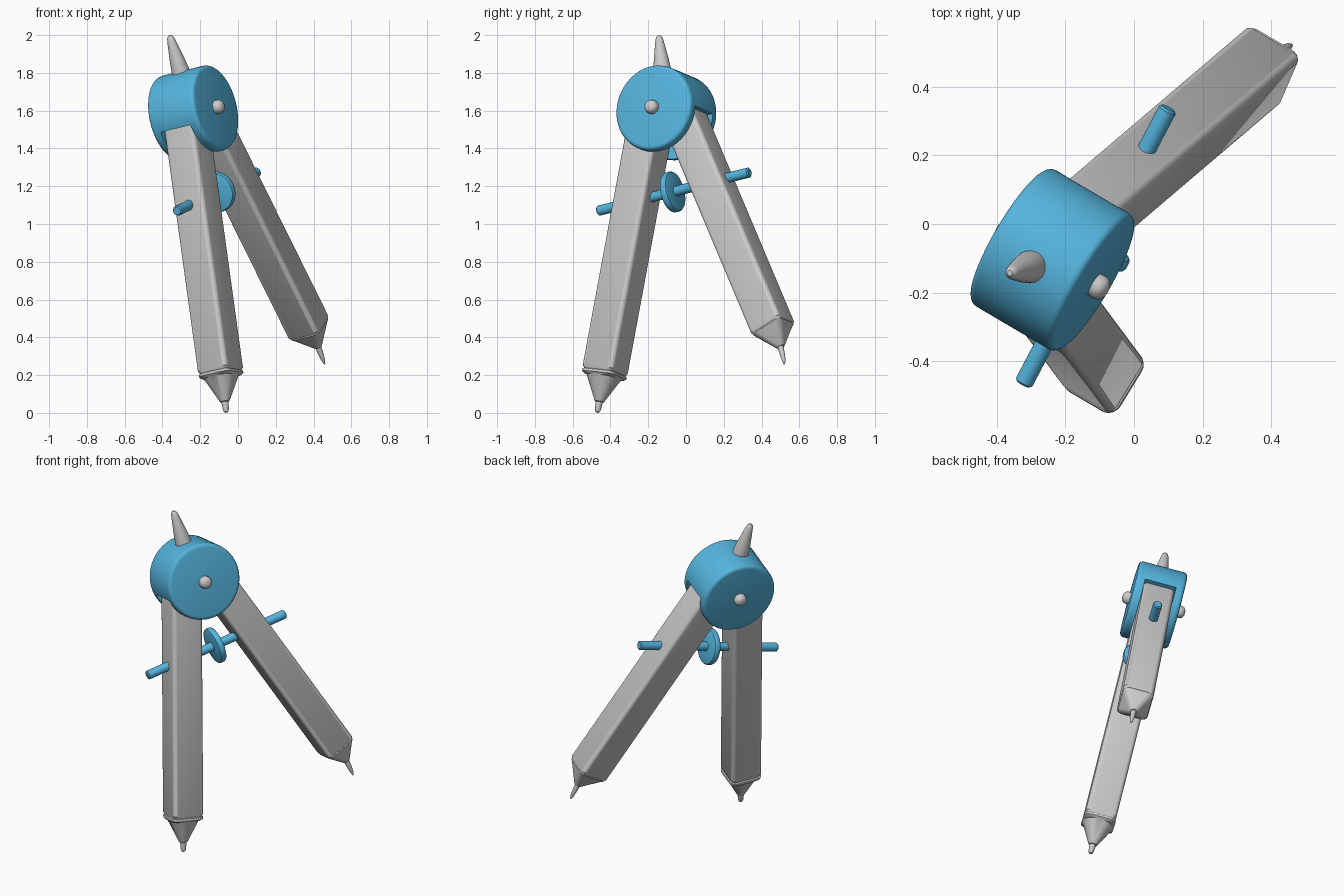
import bpy, bmesh, math
from mathutils import Matrix, Vector

if "Cube" in bpy.data.objects:
    bpy.data.objects.remove(bpy.data.objects["Cube"])

R = math.radians
# whole compass frame: local -Y is the hinge axis, local +Z the handle
FRAME = (Matrix.Translation((-0.2375, -0.104, 1.588)) @ Matrix.Rotation(R(59.5), 4, 'Z')
         @ Matrix.Rotation(R(-12), 4, 'X') @ Matrix.Rotation(R(-13), 4, 'Y'))

blue = bpy.data.materials.new("blue")
blue.diffuse_color = (0.09, 0.46, 0.73, 1)
blue.use_nodes = True
blue.node_tree.nodes["Principled BSDF"].inputs["Base Color"].default_value = blue.diffuse_color


def ring(hw, hd, c, n):
    """Rounded rectangle outline; a circle when c equals both half sizes."""
    pts = []
    for q, (sx, sy) in enumerate([(1, 1), (-1, 1), (-1, -1), (1, -1)]):
        for i in range(n + 1):
            a = math.pi / 2 * (q + i / n)
            pts.append((sx * (hw - c) + c * math.cos(a), sy * (hd - c) + c * math.sin(a)))
    return pts


def loft(name, sections, place, mat=None, n=6, cutter=None):
    """Skin sections (height, half_width, half_depth, corner[, x shift]) along local Z."""
    bm = bmesh.new()
    rows = []
    for s in sections:
        shift = s[4] if len(s) > 4 else 0
        rows.append([bm.verts.new((x + shift, y, s[0])) for x, y in ring(s[1], s[2], s[3], n)])
    k = len(rows[0])
    for a, b in zip(rows, rows[1:]):
        for i in range(k):
            bm.faces.new((a[i], a[(i + 1) % k], b[(i + 1) % k], b[i]))
    bm.faces.new(rows[0])
    bm.faces.new(rows[-1])
    bmesh.ops.remove_doubles(bm, verts=bm.verts, dist=1e-5)
    bmesh.ops.recalc_face_normals(bm, faces=bm.faces)
    bmesh.ops.transform(bm, matrix=FRAME @ place, verts=bm.verts)
    bmesh.ops.recalc_face_normals(bm, faces=bm.faces)
    me = bpy.data.meshes.new(name)
    bm.to_mesh(me)
    bm.free()
    ob = bpy.data.objects.new(name, me)
    bpy.context.collection.objects.link(ob)
    if mat:
        me.materials.append(mat)
    bpy.ops.object.select_all(action='DESELECT')
    ob.select_set(True)
    bpy.context.view_layer.objects.active = ob
    if cutter:
        m = ob.modifiers.new("slot", 'BOOLEAN')
        m.operation, m.solver, m.object = 'DIFFERENCE', 'EXACT', cutter
        bpy.ops.object.modifier_apply(modifier="slot")
    bpy.ops.object.shade_smooth_by_angle(angle=R(35))
    return ob


def lathe(name, profile, place, **kw):
    return loft(name, [(h, r, r, r) for h, r in profile], place, **kw)


TO_FRONT = Matrix.Rotation(R(90), 4, 'X')    # Z -> -Y
TO_BACK = Matrix.Rotation(R(-90), 4, 'X')    # Z -> +Y
TO_SIDE = Matrix.Rotation(R(90), 4, 'Y')     # Z -> +X

# hinge drum with a slot for the legs
slot = loft("slot_cutter", [(-0.4, 0.4, 0.094, 0.001), (-0.035, 0.4, 0.094, 0.001)],
            Matrix.Identity(4), n=1)
half, rad, bev = 0.146, 0.23, 0.022
edge = [(half - bev + bev * math.sin(a), rad - bev + bev * math.cos(a))
        for a in [R(22.5 * i) for i in range(5)]]
lathe("hinge_drum", [(-h, r) for h, r in reversed(edge)] + edge, TO_FRONT,
      mat=blue, n=16, cutter=slot)
bpy.data.objects.remove(slot)

# rivets on both faces
for name, rot in (("front_rivet", TO_FRONT), ("back_rivet", TO_BACK)):
    lathe(name, [(0.12, 0.037), (0.163, 0.037), (0.175, 0.034), (0.184, 0.025),
                 (0.189, 0.012)], rot)

# handle
lathe("handle", [(0.17, 0.05), (0.24, 0.047), (0.30, 0.039), (0.36, 0.029), (0.405, 0.021),
                 (0.422, 0.016), (0.43, 0.008)], Matrix.Identity(4))

# legs: sections run downward from the hinge
W, D, C = 0.096, 0.0925, 0.024
body = [(0.0, W, D, C), (1.375, W, D, C), (1.383, W - 0.005, D - 0.005, C)]
pen_end = [(1.388, W - 0.005, D - 0.005, 0.03), (1.392, W + 0.002, D + 0.002, 0.035),
           (1.405, W + 0.003, D + 0.003, 0.04), (1.413, W - 0.003, D - 0.003, 0.05),
           (1.416, 0.088, 0.088, 0.075), (1.548, 0.025, 0.025, 0.025),
           (1.551, 0.019, 0.019, 0.019), (1.59, 0.016, 0.016, 0.016),
           (1.604, 0.011, 0.011, 0.011), (1.608, 0.005, 0.005, 0.005)]
needle_end = [(1.39, W - 0.004, D - 0.004, 0.03), (1.403, W - 0.012, D - 0.012, 0.035),
              (1.494, 0.026, 0.026, 0.026), (1.500, 0.021, 0.021, 0.021)]
needle = [(1.49, 0.017, 0.017, 0.017, 0.0), (1.54, 0.014, 0.014, 0.014, 0.008),
          (1.575, 0.010, 0.010, 0.010, 0.014), (1.597, 0.004, 0.004, 0.004, 0.019)]


def leg_place(side):
    # local Z points down the leg
    return (Matrix.Translation((side * 0.088, 0, 0))
            @ Matrix.Rotation(R(180 - side * 18), 4, 'Y'))


loft("pencil_leg", body + pen_end, leg_place(-1))
loft("needle_leg", body + needle_end, leg_place(1))
loft("needle_point", needle, leg_place(1))

# adjusting rod and thumb wheel
at_rod = Matrix.Translation((0, 0, -0.437)) @ TO_SIDE
lathe("adjusting_rod", [(-0.465, 0.021), (-0.459, 0.027), (0.459, 0.027), (0.465, 0.021)],
      at_rod, mat=blue)
lathe("thumb_wheel", [(-0.028, 0.098), (-0.025, 0.105), (-0.018, 0.109), (0.002, 0.109),
                      (0.009, 0.105), (0.012, 0.098)], at_rod, mat=blue, n=12)
